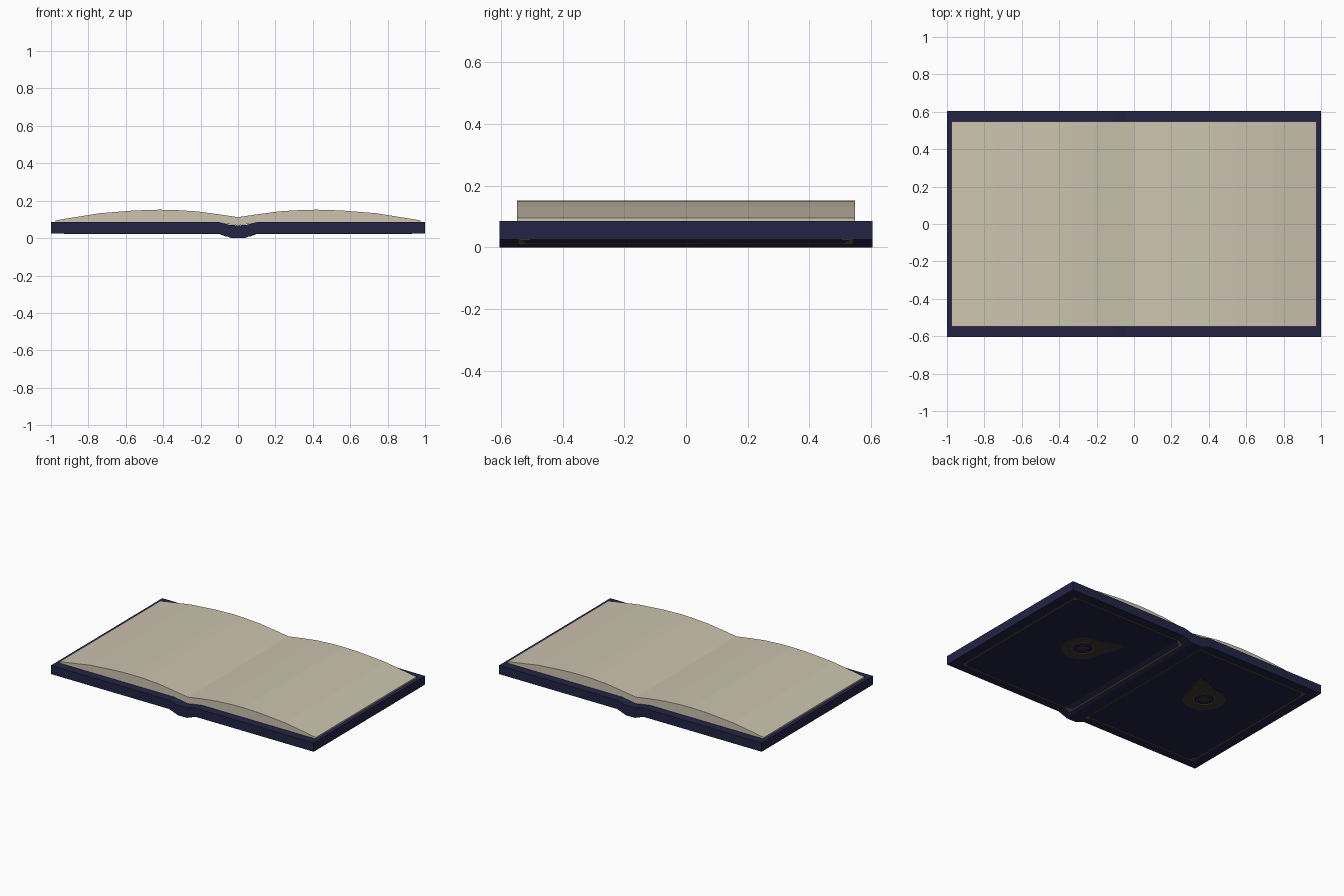
import bpy, bmesh, math

if "Cube" in bpy.data.objects:
    bpy.data.objects.remove(bpy.data.objects["Cube"])


def material(name, rgb):
    m = bpy.data.materials.new(name)
    m.diffuse_color = (*rgb, 1)
    m.use_nodes = True
    m.node_tree.nodes["Principled BSDF"].inputs["Base Color"].default_value = m.diffuse_color
    return m


NAVY = material("navy cover", (0.017, 0.017, 0.060))
CREAM = material("cream paper", (0.604, 0.550, 0.430))
GOLD = material("dull gold", (0.16, 0.10, 0.045))
BRONZE = material("dark bronze", (0.042, 0.040, 0.036))


def finish(bm, name, mat):
    bmesh.ops.recalc_face_normals(bm, faces=bm.faces)
    me = bpy.data.meshes.new(name)
    bm.to_mesh(me)
    bm.free()
    me.materials.append(mat)
    ob = bpy.data.objects.new(name, me)
    bpy.context.collection.objects.link(ob)
    return ob


def swept_strip(name, top, bottom, half_depth, mat):
    """Closed section from matching half top/bottom (x, z) lines, mirrored and swept in y."""
    full = lambda pts: [(-x, z) for x, z in reversed(pts) if x > 0] + pts
    t, b = full(top), full(bottom)
    bm = bmesh.new()
    rows = []
    for (tx, tz), (bx, bz) in zip(t, b):
        rows.append([bm.verts.new(p) for p in (
            (tx, -half_depth, tz), (tx, half_depth, tz),
            (bx, half_depth, bz), (bx, -half_depth, bz))])
    for p, q in zip(rows, rows[1:]):
        for i in range(4):
            j = (i + 1) % 4
            bm.faces.new((p[i], p[j], q[j], q[i]))
    bm.faces.new(rows[0])
    bm.faces.new(rows[-1])
    return finish(bm, name, mat)


# Cover boards joined by the sunken spine
swept_strip("cover",
            [(0, 0.068), (0.04, 0.070), (0.10, 0.085), (1, 0.085)],
            [(0, 0.0), (0.035, 0.0), (0.10, 0.025), (1, 0.025)], 0.605, NAVY)

# Two arched page blocks meeting in the gutter
swept_strip("pages",
            [(0, 0.112), (0.10, 0.127), (0.22, 0.143), (0.33, 0.150), (0.42, 0.152),
             (0.55, 0.148), (0.74, 0.133), (0.975, 0.095)],
            [(0, 0.067), (0.10, 0.084), (0.22, 0.084), (0.33, 0.084), (0.42, 0.084),
             (0.55, 0.084), (0.74, 0.084), (0.975, 0.084)], 0.547, CREAM)


def under_z(x):
    """Height of the cover's underside."""
    return 0.025 * min(1, max(0, (abs(x) - 0.035) / 0.065))


def plate(bm, pts, lift=0.002):
    """Thin plate hugging the underside."""
    lo = [bm.verts.new((x, y, max(0, under_z(x) - lift))) for x, y in pts]
    hi = [bm.verts.new((x, y, under_z(x) + 0.002)) for x, y in pts]
    bm.faces.new(lo)
    bm.faces.new(hi)
    n = len(pts)
    for i in range(n):
        j = (i + 1) % n
        bm.faces.new((lo[i], lo[j], hi[j], hi[i]))


def ring(bm, cx, cy, outer, inner, side, lift=0.002, n=24):
    """Flat ring made of quads; outer(a) and inner(a) give the radii."""
    for i in range(n):
        a, b = 2 * math.pi * i / n, 2 * math.pi * (i + 1) / n
        plate(bm, [(side * (cx + r * math.cos(t)), cy + r * math.sin(t))
                   for r, t in ((outer(a), a), (outer(b), b), (inner(b), b), (inner(a), a))], lift)


X0, X1, Y, W = 0.065, 0.925, 0.54, 0.004
CX, CY = 0.49, 0.09


def teardrop(a):
    """Round medallion drawn out to a point towards the spine."""
    d = abs((a - math.radians(135) + math.pi) % (2 * math.pi) - math.pi)
    return 0.135 + 0.13 * max(0, 1 - d / 0.6) ** 1.3


for side, word in ((1, "right"), (-1, "left")):
    # Border lines, split where the board meets the spine slope
    bm = bmesh.new()
    for a, b, c, d in ((X0 - W, X0 + W, -Y, Y), (X1 - W, X1 + W, -Y, Y),
                       (X0, 0.10, Y - W, Y + W), (0.10, X1, Y - W, Y + W),
                       (X0, 0.10, -Y - W, -Y + W), (0.10, X1, -Y - W, -Y + W)):
        plate(bm, [(side * a, c), (side * b, c), (side * b, d), (side * a, d)])
    # Corner pieces
    for x, sx in ((X0, 1), (X1, -1)):
        for sy in (1, -1):
            plate(bm, [(side * x, sy * Y), (side * (x + sx * 0.034), sy * Y),
                       (side * x, sy * (Y - 0.034))], 0.003)
    finish(bm, word + "_border", GOLD)

    # Medallion with open centre
    bm = bmesh.new()
    ring(bm, CX, CY, teardrop, lambda a: 0.065, side)
    ring(bm, CX, CY, lambda a: 0.032, lambda a: 0.004, side, n=12)
    finish(bm, word + "_medallion", BRONZE)

    # Fine gold rim inside the medallion
    bm = bmesh.new()
    ring(bm, CX, CY, lambda a: 0.070, lambda a: 0.064, side, 0.003)
    finish(bm, word + "_medallion_rim", GOLD)
